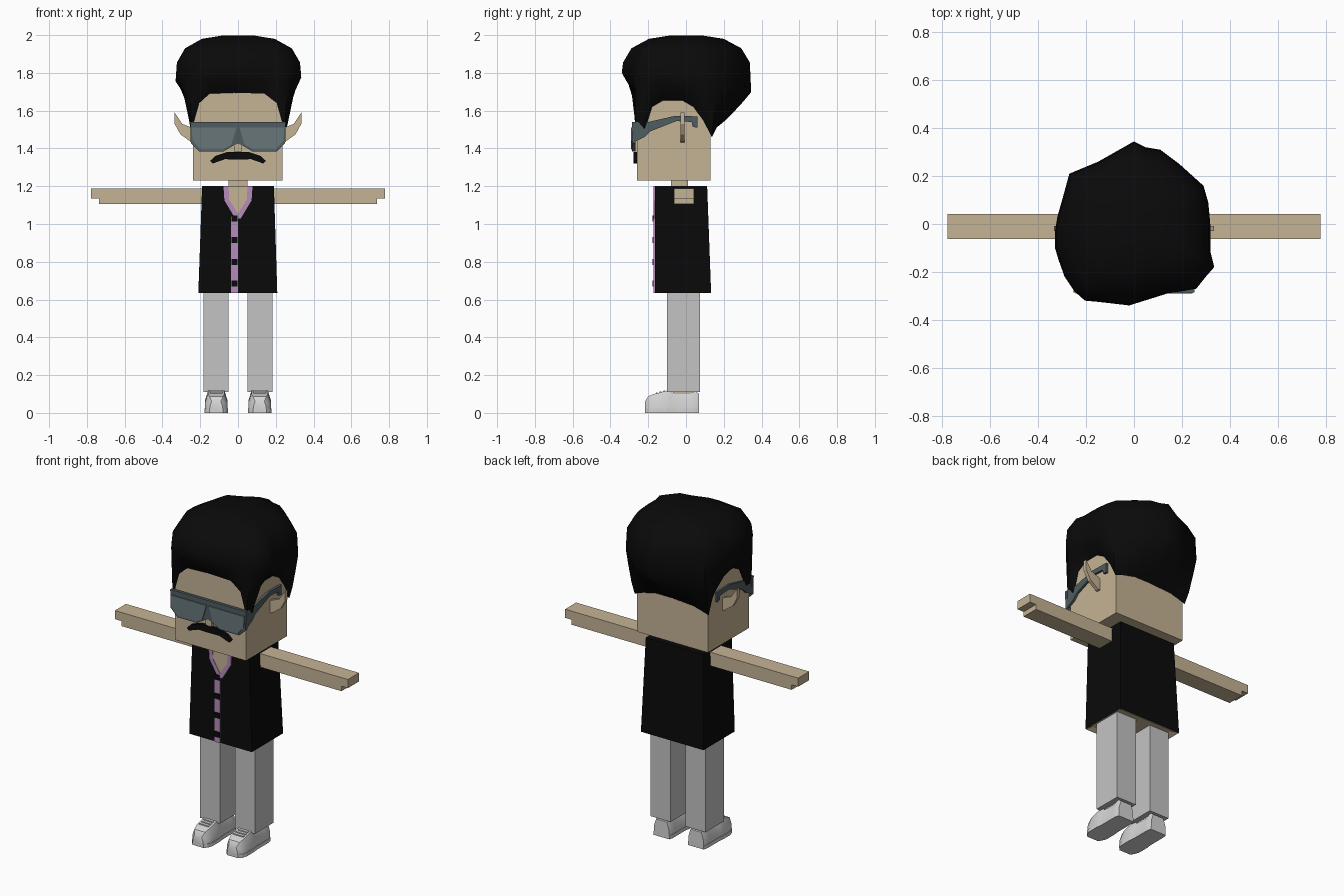
import bpy, bmesh

cube = bpy.data.objects.get("Cube")
if cube:
    bpy.data.objects.remove(cube, do_unlink=True)


def material(name, r, g, b):
    m = bpy.data.materials.new(name)
    m.use_nodes = True
    m.diffuse_color = (r, g, b, 1)
    m.node_tree.nodes["Principled BSDF"].inputs["Base Color"].default_value = (r, g, b, 1)
    return m


skin = material("skin", .56, .45, .30)
black = material("black", .003, .003, .003)
pink = material("pink_trim", .47, .26, .50)
grey = material("trouser_grey", .55, .55, .55)
white = material("shoe_white", .66, .66, .66)
lens_mat = material("lens_grey", .14, .18, .19)
frame_mat = material("frame_grey", .08, .11, .12)


def add(name, verts, faces, *mats):
    """Mesh object with outward normals."""
    bm = bmesh.new()
    vs = [bm.verts.new(v) for v in verts]
    for f in faces:
        bm.faces.new([vs[i] for i in f])
    bmesh.ops.recalc_face_normals(bm, faces=bm.faces)
    me = bpy.data.meshes.new(name)
    bm.to_mesh(me)
    bm.free()
    for m in mats:
        me.materials.append(m)
    ob = bpy.data.objects.new(name, me)
    bpy.context.collection.objects.link(ob)
    return ob


def loft(name, rings, *mats, cap_start=True, cap_end=True):
    """Skin a list of equal-length closed rings."""
    n = len(rings[0])
    faces = [(k * n + i, k * n + (i + 1) % n, (k + 1) * n + (i + 1) % n, (k + 1) * n + i)
             for k in range(len(rings) - 1) for i in range(n)]
    if cap_start:
        faces.append(range(n))
    if cap_end:
        faces.append(range((len(rings) - 1) * n, len(rings) * n))
    return add(name, [v for r in rings for v in r], faces, *mats)


def rect(x0, x1, y0, y1, z):
    return [(x0, y0, z), (x1, y0, z), (x1, y1, z), (x0, y1, z)]


def box(name, x0, x1, y0, y1, z0, z1, mat):
    return loft(name, [rect(x0, x1, y0, y1, z) for z in (z0, z1)], mat)


def front_prism(name, pts, y0, y1, mat):
    """Extrude an x-z outline along y."""
    return loft(name, [[(x, y, z) for x, z in pts] for y in (y0, y1)], mat)


def side_prism(name, pts, x0, x1, mat):
    """Extrude a y-z outline along x."""
    return loft(name, [[(x, y, z) for y, z in pts] for x in (x0, x1)], mat)


def smooth(ob, angle):
    bpy.ops.object.select_all(action="DESELECT")
    ob.select_set(True)
    bpy.context.view_layer.objects.active = ob
    bpy.ops.object.shade_smooth_by_angle(angle=angle)


# Head, neck, nose and moustache
box("head", -.238, .236, -.26, .13, 1.23, 1.82, skin)
box("neck", -.05, .05, -.08, .01, 1.15, 1.24, skin)
box("nose", -.02, .02, -.28, -.25, 1.385, 1.44, skin)
half = [(0, 1.382), (.06, 1.38), (.12, 1.36), (.147, 1.335), (.135, 1.32), (.07, 1.343), (0, 1.342)]
front_prism("moustache", half + [(-x, z) for x, z in half[-2:0:-1]], -.278, -.255, black)

# Hair columns: widest x, widest y, hairline height
columns = [(0, .345, 1.5), (.05, .32, 1.5), (.11, .31, 1.5), (.19, .25, 1.48), (.29, .16, 1.46),
           (.31, .09, 1.55), (.315, .04, 1.62), (.32, -.02, 1.655), (.32, -.12, 1.655),
           (.335, -.18, 1.62), (.30, -.22, 1.49), (.26, -.27, 1.49), (.205, -.28, 1.64),
           (.14, -.29, 1.69), (-.02, -.34, 1.695), (-.15, -.325, 1.69), (-.205, -.32, 1.64),
           (-.25, -.28, 1.49), (-.29, -.22, 1.49), (-.315, -.15, 1.63), (-.33, -.10, 1.655),
           (-.33, -.03, 1.655), (-.32, .03, 1.63), (-.30, .10, 1.55), (-.27, .21, 1.46),
           (-.15, .26, 1.49)]


def hair_base(x, y):
    return max(-.247, min(.247, x)), max(-.268, min(.137, y))


def hair_between(x, y, z, out, up):
    bx, by = hair_base(x, y)
    return bx + (x - bx) * out, by + (y - by) * out, z + (1.75 - .15 * y - z) * up


hair_rings = [[hair_between(*c, out, up) for c in columns]
              for out, up in ((0, 0), (.35, .25), (.72, .65), (1, 1))]
for scale, height in ((.98, 1.855), (.85, 1.93), (.58, 1.98), (.25, 1.998)):
    hair_rings.append([(x * scale, y * scale, height) for x, y, z in columns])
smooth(loft("hair", hair_rings, black, cap_start=False), .9)

# Glasses
lens = [(.008, 1.51), (.245, 1.51), (.24, 1.44), (.20, 1.395), (.08, 1.395), (.035, 1.42)]
rim = [(0, 1.54), (.253, 1.54), (.25, 1.43), (.205, 1.385), (.075, 1.385), (.025, 1.415), (0, 1.425)]
front_prism("glasses_frame", rim + [(-x, z) for x, z in rim[-2:0:-1]], -.285, -.268, frame_mat)
temple = [(-.28, 1.54), (-.2, 1.54), (-.06, 1.572), (.06, 1.57), (.06, 1.51), (.035, 1.515),
          (.03, 1.54), (-.05, 1.545), (-.19, 1.49), (-.22, 1.46), (-.28, 1.43)]
ear = [(.22, 1.43), (.25, 1.435), (.305, 1.475), (.335, 1.53), (.335, 1.59), (.295, 1.53), (.22, 1.50)]

# Torso with a skin-coloured underside
torso = loft("vest", [rect(-.18, .18, -.14, .10, .65), rect(-.21, .208, -.165, .133, .635),
                      rect(-.19, .19, -.165, .112, 1.2)], black, skin)
for p in torso.data.polygons:
    if p.center.z < .66:
        p.material_index = 1

# Neck opening, collar trim, placket and buttons
front_prism("neck_opening", [(-.05, 1.201), (.05, 1.201), (.047, 1.13), (0, 1.05), (-.047, 1.13)],
            -.169, -.163, skin)
for s, side in ((1, "left"), (-1, "right")):
    collar = [(.05, 1.202), (.077, 1.202), (.072, 1.125), (.015, 1.03), (0, 1.03), (0, 1.055), (.047, 1.13)]
    front_prism(side + "_collar", [(s * x, z) for x, z in collar], -.172, -.163, pink)
box("placket", -.036, 0, -.171, -.163, .635, 1.04, pink)
for i in range(4):
    z = .685 + i * .115
    box("button_%d" % (i + 1), -.034, -.002, -.177, -.168, z - .016, z + .016, black)

# Shoe sections: y, half width, height
shoe = [(-.217, .034, .06), (-.2, .05, .088), (-.17, .06, .1), (-.1, .06, .118), (-.085, .058, .116),
        (-.06, .056, .1), (.02, .056, .1), (.05, .055, .114), (.07, .05, .1)]

# Paired parts
for s, side in ((1, "left"), (-1, "right")):
    def mx(pts):
        return [(s * x, z) for x, z in pts]

    front_prism(side + "_lens", mx(lens), -.291, -.284, lens_mat)
    side_prism(side + "_temple", temple, s * .236, s * .25, frame_mat)
    front_prism(side + "_ear", mx(ear), -.03, -.008, skin)
    arm = [(.18, 1.187), (.778, 1.187), (.778, 1.135), (.735, 1.135), (.735, 1.105), (.18, 1.105)]
    front_prism(side + "_arm", mx(arm), -.063, .042, skin)
    box(side + "_leg", s * .05, s * .183, -.1, .075, .11, .66, grey)
    box(side + "_foot", s * .08, s * .15, -.07, .035, .08, .115, skin)

    cx = s * .115
    rings = [[(cx + k * w, y, h * f) for k, f in
              ((-1, 0), (-1, .55), (-.72, 1), (.72, 1), (1, .55), (1, 0))] for y, w, h in shoe]
    smooth(loft(side + "_shoe", rings, white), .6)
    sole = [[(cx + k * w * 1.05, y, z) for k, z in ((-1, 0), (-1, .022), (1, .022), (1, 0))]
            for y, w, h in shoe]
    loft(side + "_sole", sole, white)
    for i in range(3):
        y = -.155 + i * .02
        z = .1 + (y + .17) * .26
        box("%s_lace_%d" % (side, i + 1), cx - .032, cx + .032, y - .005, y + .005, z - .004, z + .005, white)
